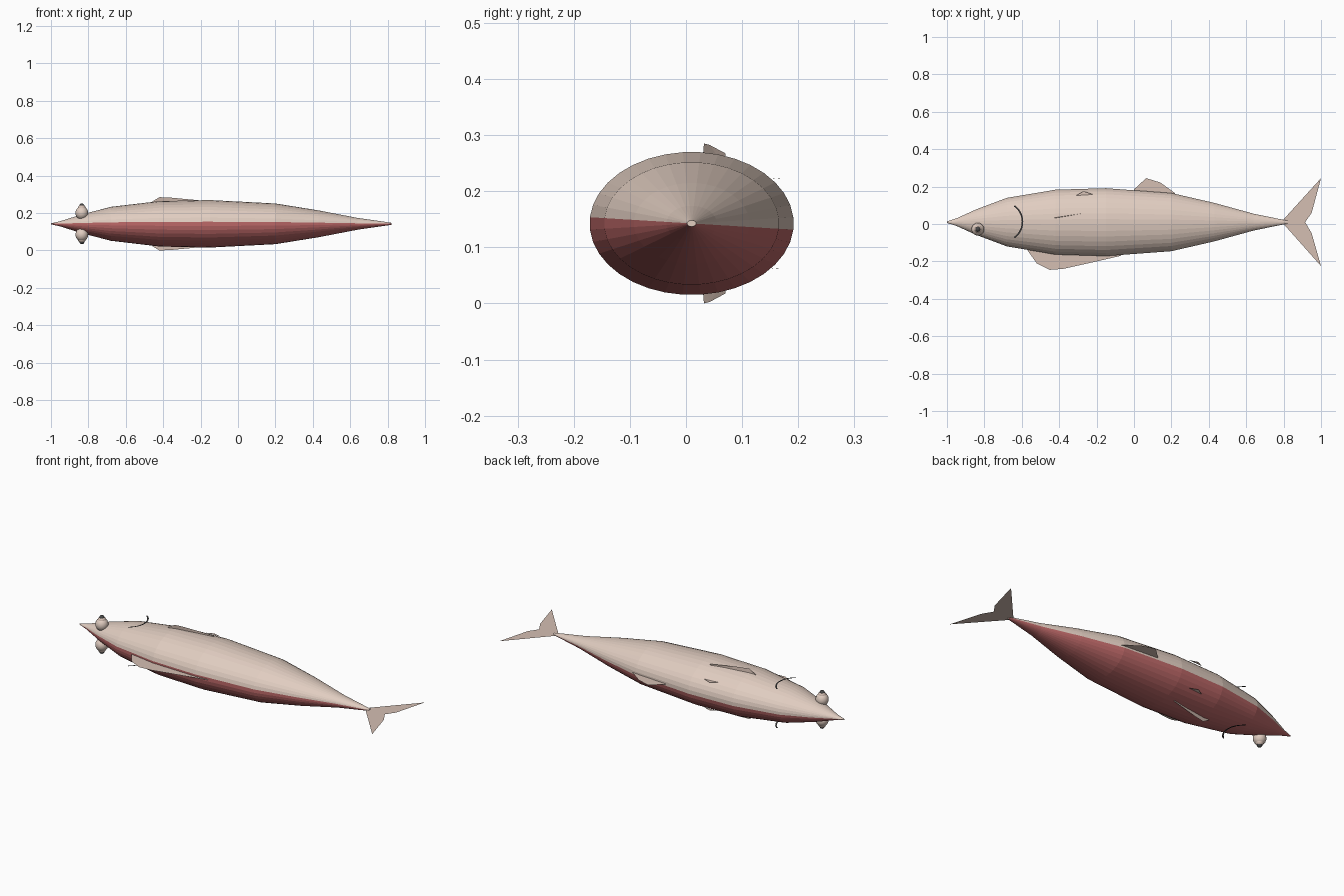
import bpy, bmesh, math
from mathutils import Vector

if "Cube" in bpy.data.objects:
    bpy.data.objects.remove(bpy.data.objects["Cube"], do_unlink=True)

MID_Y, MID_Z = 0.01, 0.1425


def material(name, rgb):
    m = bpy.data.materials.new(name)
    m.use_nodes = True
    m.diffuse_color = (*rgb, 1)
    m.node_tree.nodes["Principled BSDF"].inputs["Base Color"].default_value = (*rgb, 1)
    return m


TAN = material("pale tan", (0.75, 0.61, 0.53))
RED = material("belly red", (0.51, 0.14, 0.14))
FIN = material("fin tan", (0.66, 0.52, 0.45))
DARK = material("dark grey", (0.06, 0.06, 0.06))


def add(name, bm, *mats):
    mesh = bpy.data.meshes.new(name)
    bm.to_mesh(mesh)
    bm.free()
    obj = bpy.data.objects.new(name, mesh)
    bpy.context.collection.objects.link(obj)
    for m in mats:
        mesh.materials.append(m)
    return obj


def sheet(name, points, mat):
    """Thin flat part from an outline of 3D points."""
    bm = bmesh.new()
    bm.faces.new([bm.verts.new(p) for p in points])
    bmesh.ops.triangulate(bm, faces=bm.faces[:])
    return add(name, bm, mat)


# Body: elliptical rings along x, red on the lower half
stations = [(-1, 0.004), (-0.95, 0.02), (-0.84, 0.07), (-0.68, 0.13), (-0.42, 0.174),
            (-0.15, 0.182), (0.2, 0.156), (0.43, 0.103), (0.64, 0.045), (0.82, 0.008)]
SEG = 36
bm = bmesh.new()
rings = []
for x, r in stations:
    ring = []
    for k in range(SEG):
        a = math.tau * (k - 0.5) / SEG
        ring.append(bm.verts.new((x, MID_Y + r * math.cos(a), MID_Z + 0.7 * r * math.sin(a))))
    rings.append(ring)
for a, b in zip(rings, rings[1:]):
    for k in range(SEG):
        n = (k + 1) % SEG
        f = bm.faces.new((a[k], a[n], b[n], b[k]))
        f.material_index = 0 if k < SEG // 2 else 1
bm.faces.new(rings[0])
bm.faces.new(rings[-1])
bmesh.ops.recalc_face_normals(bm, faces=bm.faces[:])
add("body", bm, TAN, RED)

# Fins lying in the middle plane
flat_fins = {
    "tail_fin": [(0.8, 0.025), (1, 0.245), (0.95, 0.06), (0.915, 0.01),
                 (0.95, -0.05), (1, -0.225), (0.8, -0.0)],
    "long_fin": [(-0.56, -0.1), (-0.57, -0.14), (-0.52, -0.21), (-0.45, -0.245),
                 (-0.38, -0.24), (-0.2, -0.2), (-0.07, -0.17), (-0.1, -0.1)],
    "short_fin": [(0.0, 0.13), (0.0, 0.185), (0.065, 0.245), (0.14, 0.222),
                  (0.22, 0.165), (0.2, 0.13)],
}
for name, pts in flat_fins.items():
    sheet(name, [(x, y, MID_Z) for x, y in reversed(pts)], FIN)


def eyeball(name, z, radius, stretch, mat):
    bm = bmesh.new()
    bmesh.ops.create_uvsphere(bm, u_segments=20, v_segments=12, radius=radius)
    bmesh.ops.scale(bm, vec=(1, 1, stretch), verts=bm.verts[:])
    bmesh.ops.translate(bm, vec=(-0.835, -0.028, z), verts=bm.verts[:])
    obj = add(name, bm, mat)
    for p in obj.data.polygons:
        p.use_smooth = True


# Parts repeated on both flanks
for side, s in (("upper", 1), ("lower", -1)):
    def at(x, y, h):
        return Vector((x, y, MID_Z + s * h))

    eyeball(side + "_eye", MID_Z + s * 0.058, 0.034, 1.05, TAN)
    eyeball(side + "_iris", MID_Z + s * 0.08, 0.022, 1.0, FIN)
    eyeball(side + "_pupil", MID_Z + s * 0.095, 0.014, 1.0, DARK)

    # Upright side fin
    sheet(side + "_side_fin", [at(-0.46, 0.03, 0.1), at(-0.46, 0.03, 0.118),
                               at(-0.42, 0.032, 0.1425), at(-0.36, 0.042, 0.14),
                               at(-0.2, 0.07, 0.125), at(-0.2, 0.07, 0.1)], FIN)
    # Small rear finlet
    sheet(side + "_finlet", [at(-0.31, 0.152, 0.081), at(-0.22, 0.158, 0.08),
                             at(-0.27, 0.175, 0.079)], FIN)

    # Gill: curved narrow ribbon
    bm = bmesh.new()
    pairs = []
    for i in range(13):
        a = math.radians(-55 + 110 * i / 12)
        pairs.append([bm.verts.new(at(-0.7 + r * math.cos(a), 0.012 + r * math.sin(a), 0.11))
                      for r in (0.1, 0.108)])
    for p, q in zip(pairs, pairs[1:]):
        f = bm.faces.new((p[0], p[1], q[1], q[0]))
    add(side + "_gill", bm, DARK)
